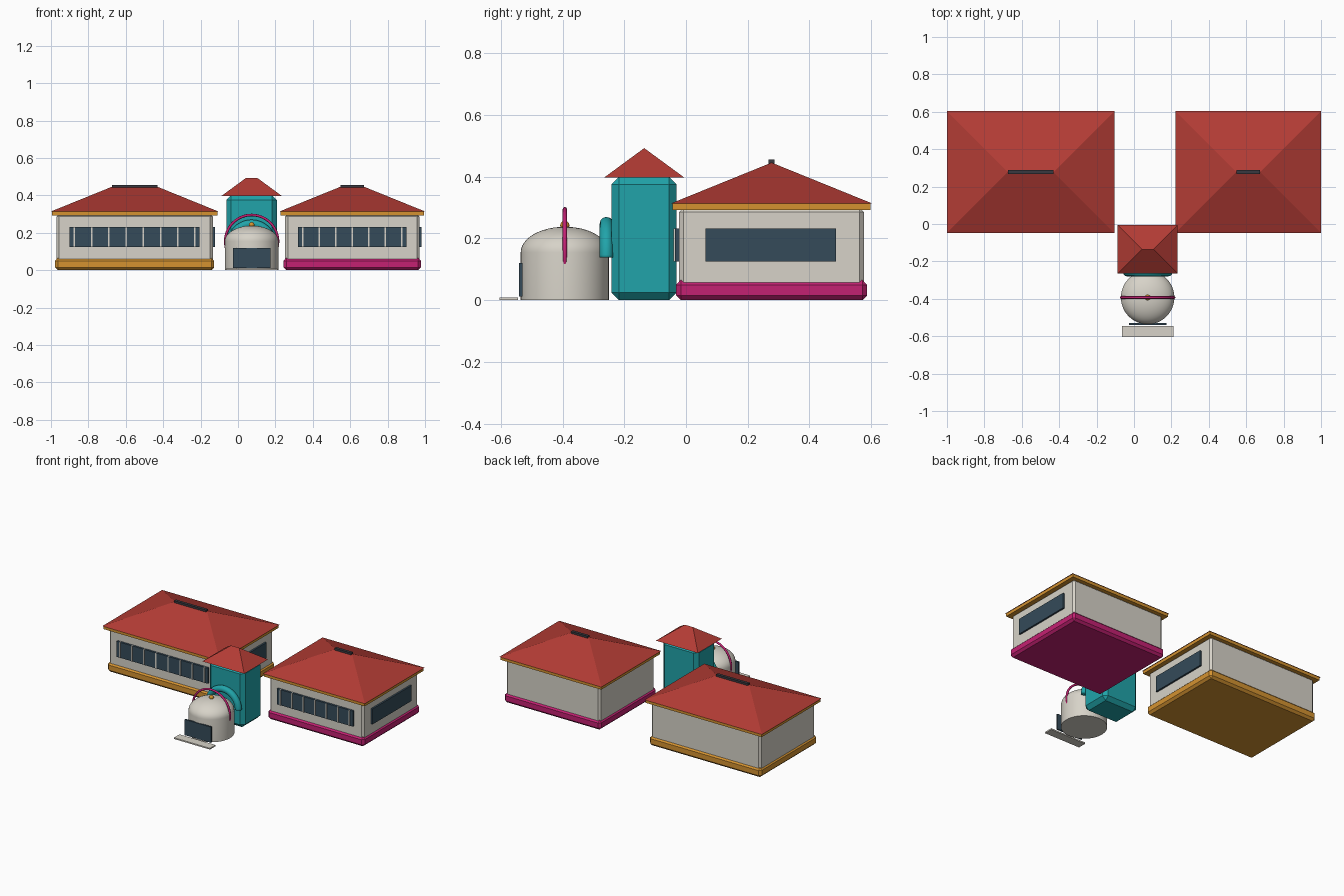
import bpy, bmesh
from math import pi, cos, sin

if "Cube" in bpy.data.objects:
    bpy.data.objects.remove(bpy.data.objects["Cube"])


def material(name, rgb):
    m = bpy.data.materials.new(name)
    m.diffuse_color = (*rgb, 1)
    m.use_nodes = True
    m.node_tree.nodes["Principled BSDF"].inputs["Base Color"].default_value = m.diffuse_color
    return m


CREAM = material("cream", (0.68, 0.65, 0.58))
RED = material("roof_red", (0.45, 0.045, 0.035))
TEAL = material("teal", (0.015, 0.37, 0.40))
ORANGE = material("orange", (0.66, 0.29, 0.03))
PINK = material("magenta", (0.55, 0.015, 0.17))
GLASS = material("dark_glass", (0.035, 0.07, 0.10))
DARK = material("ridge_dark", (0.04, 0.04, 0.05))


def finish(name, bm, mat, smooth=False):
    bmesh.ops.recalc_face_normals(bm, faces=bm.faces)
    for f in bm.faces:
        f.smooth = smooth
    me = bpy.data.meshes.new(name)
    bm.to_mesh(me)
    bm.free()
    me.materials.append(mat)
    ob = bpy.data.objects.new(name, me)
    bpy.context.collection.objects.link(ob)
    return ob


def box(name, x, y, z, mat, bevel=0):
    """Box from (min, max) ranges, with optional chamfer."""
    bm = bmesh.new()
    bmesh.ops.create_cube(bm, size=1)
    for v in bm.verts:
        v.co = [r[0] if c < 0 else r[1] for c, r in zip(v.co, (x, y, z))]
    if bevel:
        bmesh.ops.bevel(bm, geom=bm.edges[:], offset=bevel, segments=1, affect='EDGES')
    return finish(name, bm, mat)


def hip_roof(name, x, y, z):
    """Hipped roof with 45 degree hips and a ridge along x."""
    bm = bmesh.new()
    run, ym = (y[1] - y[0]) / 2, (y[0] + y[1]) / 2
    a, b, c, d = [bm.verts.new((px, py, z[0])) for px, py in
                  ((x[0], y[0]), (x[1], y[0]), (x[1], y[1]), (x[0], y[1]))]
    r0 = bm.verts.new((x[0] + run, ym, z[1]))
    r1 = bm.verts.new((x[1] - run, ym, z[1]))
    for f in ((a, b, r1, r0), (b, c, r1), (c, d, r0, r1), (d, a, r0), (d, c, b, a)):
        bm.faces.new(f)
    return finish(name, bm, RED)


def ring(name, center, R, r, mat, arc=2 * pi, n=48, m=12):
    """Upright ring (or arch) facing the front."""
    bm = bmesh.new()
    closed = arc > 6
    loops = []
    for i in range(n if closed else n + 1):
        a = arc * i / n
        loops.append([bm.verts.new((center[0] + (R + r * cos(t)) * cos(a),
                                    center[1] + r * sin(t),
                                    center[2] + (R + r * cos(t)) * sin(a)))
                      for t in (2 * pi * j / m for j in range(m))])
    for i in range(n):
        p, q = loops[i], loops[(i + 1) % len(loops)]
        for j in range(m):
            k = (j + 1) % m
            bm.faces.new((p[j], p[k], q[k], q[j]))
    if not closed:
        bm.faces.new(loops[0])
        bm.faces.new(loops[-1])
    return finish(name, bm, mat, True)


# Two wings: walls, plinth, eaves, roof, windows
def wing(name, x0, x1, plinth_mat, panes):
    y0, y1 = -0.048, 0.603
    ym, run = (y0 + y1) / 2, (y1 - y0) / 2
    box(name + "_walls", (x0 + .03, x1 - .03), (y0 + .026, y1 - .026), (.01, .30), CREAM, .014)
    box(name + "_plinth", (x0 + .022, x1 - .022), (y0 + .016, y1 - .016), (0, .065), plinth_mat, .015)
    box(name + "_eaves", (x0 + .005, x1 - .005), (y0 + .005, y1 - .005), (.293, .314), ORANGE)
    hip_roof(name + "_roof", (x0, x1), (y0, y1), (.314, .446))
    box(name + "_ridge_cap", (x0 + run, x1 - run), (ym - .01, ym + .01), (.438, .456), DARK)
    w0, w1 = x0 + .10, x1 - .10
    box(name + "_front_window", (w0, w1), (-.036, -.015), (.125, .232), GLASS)
    for i in range(panes + 1):
        x = w0 + .025 + (w1 - w0 - .05) * i / panes
        box(f"{name}_mullion_{i}", (x - .004, x + .004), (-.040, -.02), (.125, .232), CREAM)
    box(name + "_side_window", (x1 - .04, x1 - .018), (.063, .487), (.125, .232), GLASS)


wing("left_wing", -1.0, -.105, ORANGE, 7)
wing("right_wing", .222, 1.0, PINK, 6)

# Entrance tower
CX, CY = .073, -.393
box("tower", (CX - .135, CX + .135), (-.242, -.03), (0, .40), TEAL, .025)
hip_roof("tower_roof", (CX - .16, CX + .16), (-.265, -.006), (.398, .493))
ring("tower_arch", (CX, -.258, .138), .11, .022, TEAL, arc=pi)

# Domed rotunda, turned from a profile
bm = bmesh.new()
prof = [(0, 0), (.143, 0), (.143, .155)]
prof += [(.143 * cos(pi / 2 * i / 12), .155 + .083 * sin(pi / 2 * i / 12)) for i in range(1, 12)]
prof.append((0, .238))
vs = [bm.verts.new((r, 0, z)) for r, z in prof]
es = [bm.edges.new(p) for p in zip(vs, vs[1:])]
bmesh.ops.spin(bm, geom=vs + es, axis=(0, 0, 1), cent=(0, 0, 0), angle=2 * pi, steps=48)
bmesh.ops.remove_doubles(bm, verts=bm.verts, dist=1e-5)
dome = finish("rotunda", bm, CREAM, True)
dome.location = (CX, CY, 0)
bpy.context.view_layer.objects.active = dome
dome.select_set(True)
bpy.ops.object.shade_smooth_by_angle()

ring("rotunda_hoop", (CX, CY, .154), .141, .007, PINK, n=64)
bm = bmesh.new()
bmesh.ops.create_uvsphere(bm, u_segments=16, v_segments=10, radius=.015)
finial = finish("finial", bm, ORANGE, True)
finial.location = (CX, CY, .242)

# Door and step
box("door", (CX - .1, CX + .1), (-.541, -.53), (.012, .12), GLASS)
box("step", (CX - .137, CX + .137), (-.605, -.545), (0, .009), CREAM)
